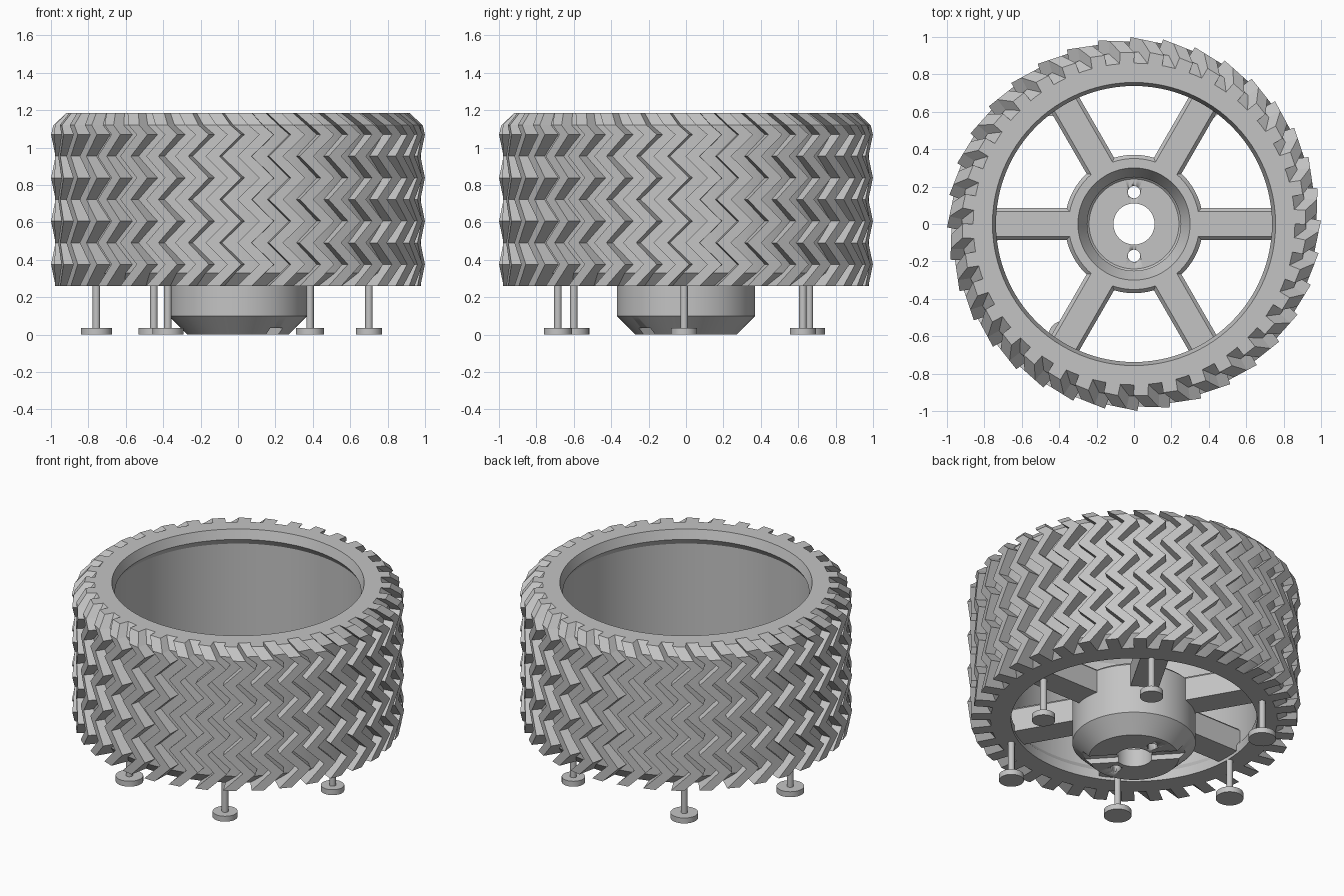
import bpy, bmesh
from math import sin, cos, pi, radians
from mathutils import Matrix, Vector

old = bpy.data.objects.get("Cube")
if old:
    bpy.data.objects.remove(old, do_unlink=True)

grey = bpy.data.materials.new("light_grey")
grey.use_nodes = True
grey.diffuse_color = (0.55, 0.55, 0.55, 1)
grey.node_tree.nodes["Principled BSDF"].inputs["Base Color"].default_value = (0.55, 0.55, 0.55, 1)


def finish(name, bm, smooth=True):
    bmesh.ops.recalc_face_normals(bm, faces=bm.faces)
    mesh = bpy.data.meshes.new(name)
    bm.to_mesh(mesh)
    bm.free()
    mesh.materials.append(grey)
    obj = bpy.data.objects.new(name, mesh)
    bpy.context.collection.objects.link(obj)
    bpy.ops.object.select_all(action="DESELECT")
    obj.select_set(True)
    bpy.context.view_layer.objects.active = obj
    if smooth:
        bpy.ops.object.shade_smooth_by_angle(angle=radians(25))
    return obj


def lathe(name, profile, steps=96):
    """Closed (radius, height) profile turned about z."""
    bm = bmesh.new()
    rings = []
    for i in range(steps):
        a = 2 * pi * i / steps
        rings.append([bm.verts.new((r * cos(a), r * sin(a), z)) for r, z in profile])
    n = len(profile)
    for i in range(steps):
        a, b = rings[i], rings[(i + 1) % steps]
        for j in range(n):
            k = (j + 1) % n
            bm.faces.new((a[j], b[j], b[k], a[k]))
    return finish(name, bm)


def cylinder(bm, r, x, y, z0, z1, segments=32):
    bmesh.ops.create_cone(bm, cap_ends=True, segments=segments, radius1=r, radius2=r,
                          depth=z1 - z0, matrix=Matrix.Translation((x, y, (z0 + z1) / 2)))


BOTTOM, TOP = 0.26, 1.185

# Tyre body with chamfered shoulders and an undercut lip inside
lathe("tyre_body", [
    (0.86, BOTTOM), (0.92, 0.33), (0.92, 1.12), (0.86, TOP),
    (0.757, TOP), (0.738, 1.125), (0.765, 1.085),
    (0.765, 0.36), (0.738, 0.32), (0.738, BOTTOM)])

# Chevron tread: flat zigzag bars, each set off-centre so its leading edge stands proud
TEETH, ROWS, WIDTH, SHIFT = 36, 8, 0.077, 0.118
FLAT, LEAD = 0.975, 0.22
MIDDLE = LEAD - (WIDTH + SHIFT) / 2
step = (TOP - BOTTOM) / ROWS
rows = [(BOTTOM + step * i, SHIFT * (i % 2 - 0.5), FLAT) for i in range(ROWS)]
rows += [(1.12, 0.0, FLAT), (TOP, -SHIFT / 2, FLAT - 0.06)]
bm = bmesh.new()
for t in range(TEETH):
    a = 2 * pi * t / TEETH - radians(1.7)
    out = Vector((cos(a), sin(a), 0))
    side = Vector((-sin(a), cos(a), 0))
    loops = []
    for z, u, r in rows:
        corners = [(0.82, -1), (r, -1), (r, 1), (0.82, 1)]
        loops.append([bm.verts.new(out * d + side * (MIDDLE + u + s * WIDTH / 2)
                                   + Vector((0, 0, z))) for d, s in corners])
    for lo, hi in zip(loops, loops[1:]):
        for j in range(4):
            k = (j + 1) % 4
            bm.faces.new((lo[j], lo[k], hi[k], hi[j]))
    bm.faces.new(loops[0])
    bm.faces.new(loops[-1])
finish("tread", bm, smooth=False)

# Hub: hollow cup with a conical foot and a bore
hub = lathe("hub", [
    (0.27, 0), (0.37, 0.1), (0.37, 0.43), (0.35, 0.45), (0.30, 0.45),
    (0.25, 0.36), (0.25, 0.13), (0.24, 0.12), (0.11, 0.12), (0.11, 0)])

# Bolt holes and the slot across the hub's underside
bm = bmesh.new()
for y in (-0.17, 0.17):
    cylinder(bm, 0.033, 0, y, -0.1, 0.2)
bolt_cutter = finish("bolt_cutter", bm)
bm = bmesh.new()
bmesh.ops.create_cube(bm, size=1, matrix=Matrix.Rotation(radians(-47), 4, "Z")
                      @ Matrix.Diagonal((0.9, 0.09, 0.07, 1)))
slot_cutter = finish("slot_cutter", bm)
for cutter in (bolt_cutter, slot_cutter):
    cutter.hide_render = True
    bpy.context.view_layer.objects.active = hub
    mod = hub.modifiers.new("cut", "BOOLEAN")
    mod.operation = "DIFFERENCE"
    mod.solver = "EXACT"
    mod.object = cutter
    # Keep the cut ahead of the shading modifier
    bpy.ops.object.modifier_move_to_index(modifier=mod.name, index=0)
    bpy.ops.object.modifier_apply(modifier=mod.name)
    bpy.data.objects.remove(cutter, do_unlink=True)

# Six spokes with chamfered top edges, flush with the hub's rim
section = [(-0.085, 0.28), (0.085, 0.28), (0.085, 0.43), (0.066, 0.45), (-0.066, 0.45), (-0.085, 0.43)]
bm = bmesh.new()
for i in range(6):
    turn = Matrix.Rotation(i * pi / 3, 4, "Z")
    near, far = [[bm.verts.new(turn @ Vector((x, y, z))) for y, z in section]
                 for x in (0.32, 0.77)]
    for j in range(6):
        k = (j + 1) % 6
        bm.faces.new((near[j], near[k], far[k], far[j]))
    bm.faces.new(near)
    bm.faces.new(far)
finish("spokes", bm, smooth=False)

# Thin posts on round feet
feet = [(0.7, -0.01, 0.07), (0.387, 0.625, 0.07), (-0.45, 0.66, 0.083),
        (-0.757, -0.01, 0.083), (-0.375, -0.6, 0.083), (0.385, -0.685, 0.075)]
for i, (x, y, r) in enumerate(feet):
    bm = bmesh.new()
    cylinder(bm, r, x, y, 0, 0.036)
    finish(f"foot_{i + 1}", bm)
    bm = bmesh.new()
    cylinder(bm, 0.02, x, y, 0.03, 0.3, 20)
    finish(f"post_{i + 1}", bm)
